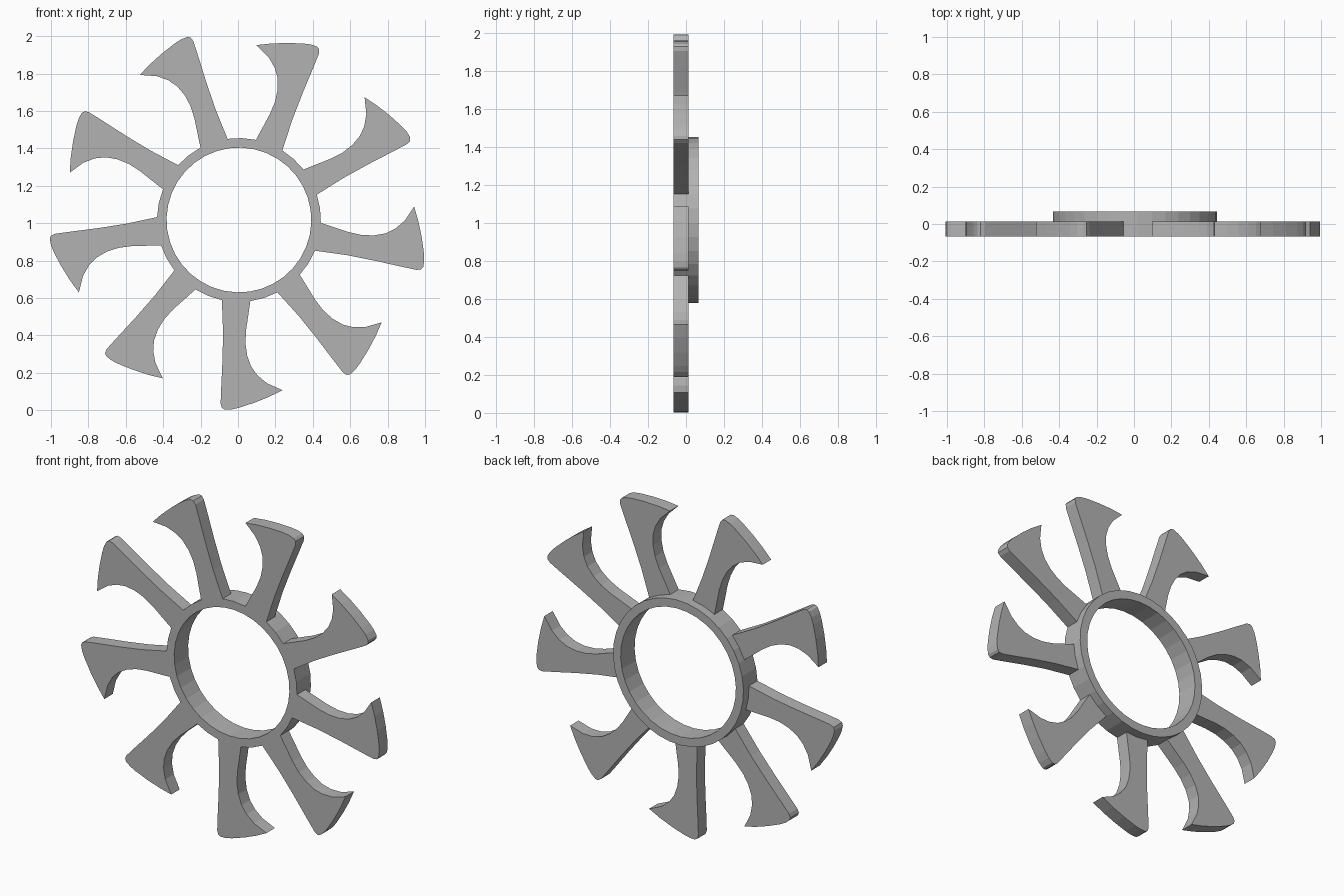
import bpy, bmesh, math
from mathutils import Matrix, Vector

cube = bpy.data.objects.get("Cube")
if cube:
    bpy.data.objects.remove(cube, do_unlink=True)

CENTRE = Vector((0.005, 0, 1.017))
FRONT, STEP, BACK = -0.067, 0.014, 0.067
R_IN, R_OUT = 0.387, 0.438
BLADES, SEGMENTS = 9, 36
PER_BLADE = SEGMENTS // BLADES
START = math.radians(-102)

grey = bpy.data.materials.new("grey")
grey.use_nodes = True
colour = (0.45, 0.45, 0.45, 1)
grey.diffuse_color = colour
grey.node_tree.nodes["Principled BSDF"].inputs["Base Color"].default_value = colour


def rim(radius, i, y):
    a = START + 2 * math.pi * i / SEGMENTS
    return Vector((radius * math.cos(a), y, radius * math.sin(a)))


def face(bm, points):
    bm.faces.new([bm.verts.new(p) for p in points])


bm = bmesh.new()

# Hub ring, left open where the blade roots join it
for i in range(SEGMENTS):
    j = i + 1
    for y in (FRONT, BACK):
        face(bm, [rim(R_IN, i, y), rim(R_IN, j, y), rim(R_OUT, j, y), rim(R_OUT, i, y)])
    bands = [(R_IN, FRONT, STEP), (R_IN, STEP, BACK), (R_OUT, STEP, BACK)]
    if i % PER_BLADE >= 2:
        bands.append((R_OUT, FRONT, STEP))
    for r, a, b in bands:
        face(bm, [rim(r, i, a), rim(r, j, a), rim(r, j, b), rim(r, i, b)])

# Hooked blade outline for the lowest blade, from inner curve round the tip to the straight edge
outline = [(0.05, -0.51), (0.038, -0.59), (0.035, -0.66), (0.044, -0.725),
           (0.066, -0.785), (0.1, -0.832), (0.15, -0.873), (0.233, -0.91),
           (0.16, -0.946), (0.08, -0.978), (0, -1.004), (-0.04, -1.013),
           (-0.075, -1.014), (-0.091, -1.005), (-0.098, -0.982), (-0.095, -0.9),
           (-0.088, -0.75), (-0.085, -0.6)]


def blade_points(y):
    roots = [rim(R_OUT, i, y) for i in range(3)]
    return roots + [Vector((x, y, z)) for x, z in outline]


front, back = blade_points(FRONT), blade_points(STEP)
for k in range(BLADES):
    turn = Matrix.Rotation(2 * math.pi * k / BLADES, 3, 'Y')
    f = [turn @ p for p in front]
    b = [turn @ p for p in back]
    face(bm, f)
    face(bm, b)
    for i in range(2, len(f)):
        j = (i + 1) % len(f)
        face(bm, [f[i], f[j], b[j], b[i]])

# Weld ring and blades into one solid
bmesh.ops.remove_doubles(bm, verts=bm.verts, dist=0.0005)
bmesh.ops.recalc_face_normals(bm, faces=bm.faces)
bmesh.ops.translate(bm, verts=bm.verts, vec=CENTRE)

mesh = bpy.data.meshes.new("bladed_ring")
bm.to_mesh(mesh)
bm.free()
mesh.materials.append(grey)
ring = bpy.data.objects.new("bladed_ring", mesh)
bpy.context.collection.objects.link(ring)
